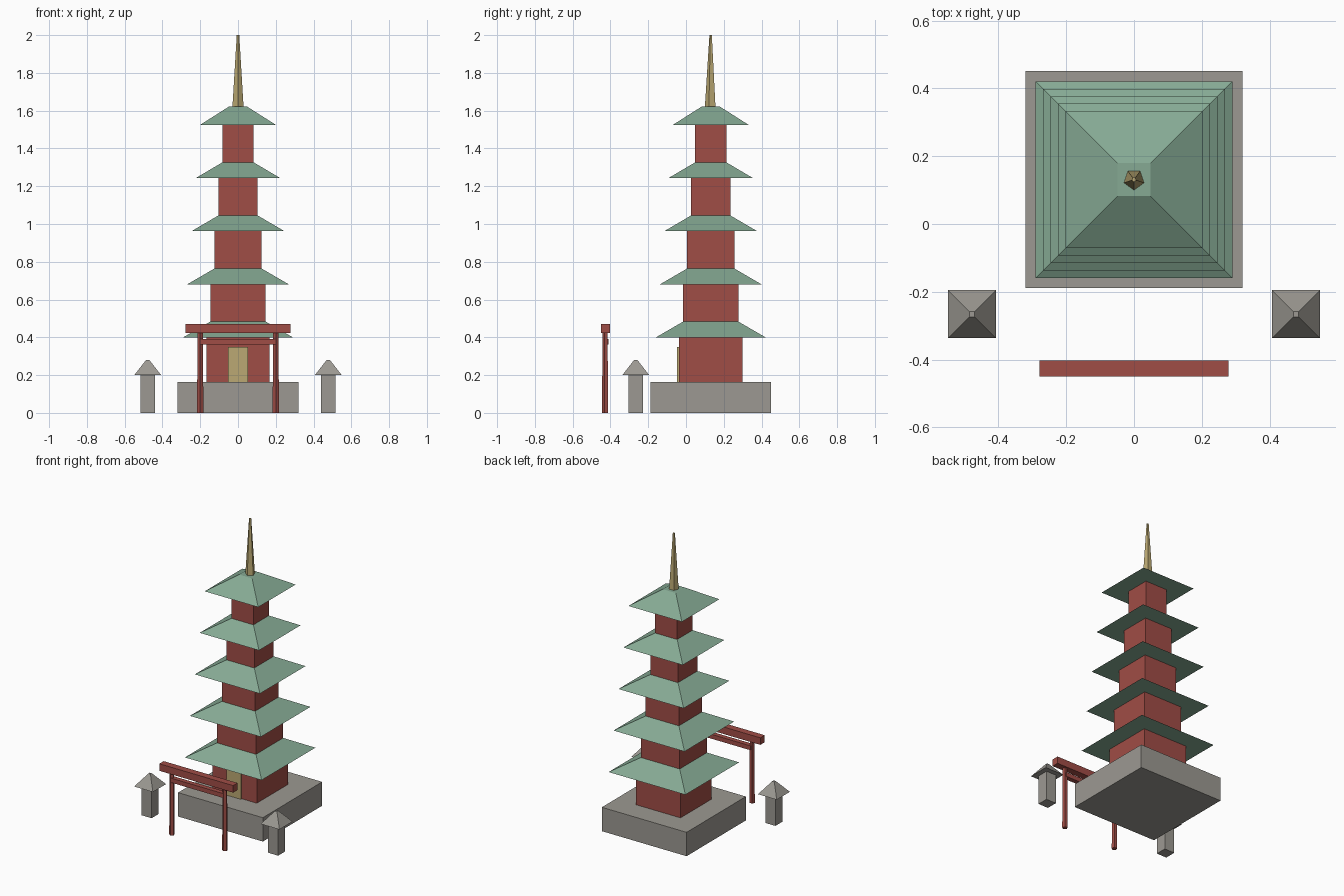
import bpy, bmesh, math

if "Cube" in bpy.data.objects:
    bpy.data.objects.remove(bpy.data.objects["Cube"])


def material(name, rgb):
    m = bpy.data.materials.new(name)
    lin = [((c / 255 + 0.055) / 1.055) ** 2.4 for c in rgb]
    m.diffuse_color = (*lin, 1)
    m.use_nodes = True
    m.node_tree.nodes["Principled BSDF"].inputs["Base Color"].default_value = m.diffuse_color
    return m


RED = material("red_paint", (160, 77, 70))
GREEN = material("green_tile", (134, 170, 148))
STONE = material("grey_stone", (156, 153, 146))
GOLD = material("pale_gold", (187, 169, 115))


def frustum(name, sides, x, y, z0, z1, r0, r1, mat, start):
    """Closed tapered prism; r0 and r1 are corner radii at z0 and z1."""
    bm = bmesh.new()
    rings = []
    for r, z in ((r0, z0), (r1, z1)):
        angles = [start + 2 * math.pi * i / sides for i in range(sides)]
        rings.append([bm.verts.new((x + r * math.cos(a), y + r * math.sin(a), z))
                      for a in angles])
    low, high = rings
    bm.faces.new(low[::-1])
    bm.faces.new(high)
    for i in range(sides):
        j = (i + 1) % sides
        bm.faces.new((low[i], low[j], high[j], high[i]))
    mesh = bpy.data.meshes.new(name)
    bm.to_mesh(mesh)
    bm.free()
    mesh.materials.append(mat)
    ob = bpy.data.objects.new(name, mesh)
    bpy.context.collection.objects.link(ob)
    return ob


def square(name, x, y, z0, z1, h0, h1, mat):
    """Square frustum given by its half widths."""
    s = math.sqrt(2)
    return frustum(name, 4, x, y, z0, z1, h0 * s, h1 * s, mat, math.pi / 4)


def box(name, x, y, z0, z1, hx, hy, mat):
    ob = square(name, 0, 0, z0, z1, 1, 1, mat)
    for v in ob.data.vertices:
        v.co.x = x + v.co.x * hx
        v.co.y = y + v.co.y * hy
    return ob


# Pagoda: plinth, five storeys with roofs, door and spire
CY = 0.131
square("plinth", 0, CY, 0, 0.163, 0.32, 0.32, STONE)
for i in range(5):
    body = 0.168 - 0.0212 * i
    eave = 0.4 + 0.281 * i
    floor = 0.163 if i == 0 else eave - 0.22
    square(f"storey_{i + 1}", 0, CY, floor, eave + 0.002, body, body, RED)
    last = i == 4
    square(f"roof_{i + 1}", 0, CY, eave, eave + (0.097 if last else 0.083),
           0.29 - 0.022 * i, 0.049 if last else body - 0.0212, GREEN)
box("door", 0, CY - 0.17, 0.163, 0.348, 0.054, 0.008, GOLD)
frustum("spire", 5, 0, CY, 1.62, 2.0, 0.031, 0.007, GOLD, -math.pi / 2)

# Gate: two tapered pillars, top beam and tie beam
GY = -0.427
for side, sx in (("left", -1), ("right", 1)):
    frustum(f"gate_pillar_{side}", 5, sx * 0.2, GY, 0, 0.424, 0.018, 0.0145,
            RED, -math.pi / 2)
box("gate_top_beam", 0, GY, 0.423, 0.471, 0.279, 0.0235, RED)
box("gate_tie_beam", 0, GY, 0.362, 0.392, 0.2, 0.016, RED)

# Stone lanterns either side of the approach
for side, sx in (("left", -1), ("right", 1)):
    x, y = sx * 0.478, -0.266
    square(f"lantern_post_{side}", x, y, 0, 0.201, 0.038, 0.038, STONE)
    square(f"lantern_cap_{side}", x, y, 0.2, 0.281, 0.071, 0.008, STONE)
